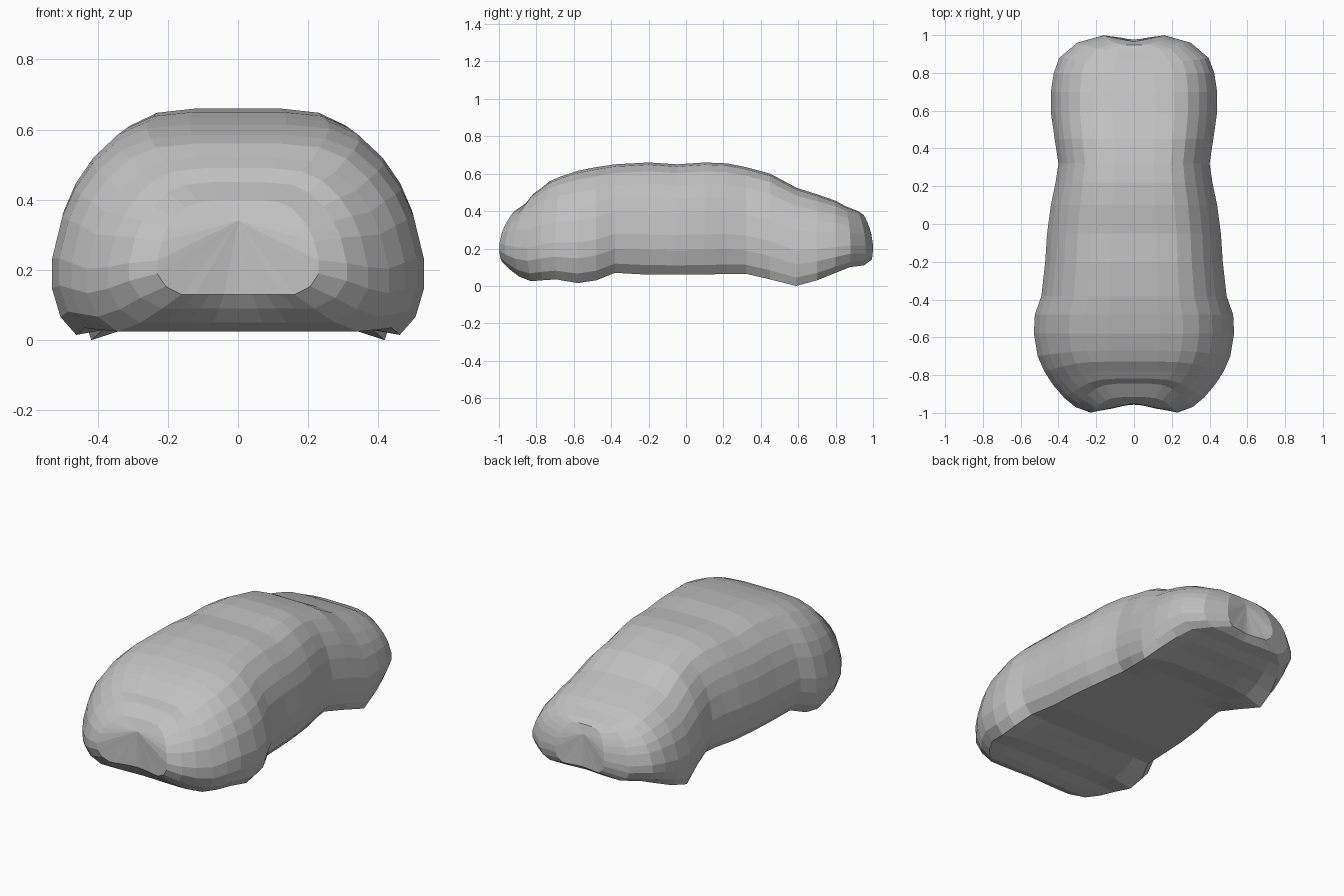
import bpy, bmesh, math

# Remove the default object
cube = bpy.data.objects.get("Cube")
if cube:
    bpy.data.objects.remove(cube, do_unlink=True)

# One grey material
grey = bpy.data.materials.new("warm_grey")
grey.use_nodes = True
colour = (0.53, 0.53, 0.53, 1.0)
grey.diffuse_color = colour
grey.node_tree.nodes["Principled BSDF"].inputs["Base Color"].default_value = colour

# Flank and back of the half cross-section: (fraction of half width, of height)
FLANK = [(1, .22), (1, .36), (.945, .56), (.88, .69), (.785, .81),
         (.65, .92), (.49, .98), (.26, 1), (0, 1)]

# Stations: y, half width, underside, top, flat fraction of the underside,
# raise of the belly centre, lean of the upper part (used towards the ends)
STATIONS = [
    (-1, .23, .13, .4, .7, 0, 2), (-.97, .31, .09, .45, .7, 0, 2),
    (-.92, .37, .05, .49, .75, 0, 1.2), (-.85, .43, .025, .52, .8, 0, .7),
    (-.78, .475, .03, .56, .84, 0, .4), (-.7, .51, .035, .585, .86, .01, .2),
    (-.58, .53, .015, .615, .87, .03, 0), (-.48, .525, .03, .635, .87, .03, 0),
    (-.38, .49, .07, .65, .86, 0, 0), (-.2, .47, .06, .66, .86, 0, 0),
    (-.05, .46, .06, .65, .86, 0, 0), (.1, .44, .06, .66, .86, 0, 0),
    (.22, .415, .065, .655, .86, 0, 0), (.32, .4, .065, .635, .86, 0, 0),
    (.45, .42, .035, .6, .9, .03, 0), (.59, .44, 0, .525, .95, .05, 0),
    (.7, .44, .03, .49, .9, .04, 0), (.8, .425, .07, .455, .84, .01, 0),
    (.88, .395, .1, .425, .8, 0, .5), (.96, .3, .11, .4, .78, 0, 1), (1, .16, .14, .38, .75, 0, 1.5)]


def end_shape(x, y, z, lean):
    """Round the end in height and press a low cleft into its middle."""
    ends = max(0, (abs(y) - .8) / .2)
    depth, width = (.045, .12) if y < 0 else (.022, .08)
    cleft = math.exp(-(x / width) ** 2 - ((z - .2) / .13) ** 2)
    return y - math.copysign(depth * ends * cleft + lean * (z - .2) ** 2, y)


def section_points(y, half, low, high, flat, lift, lean):
    """Closed ring of points for one station."""
    height = high - low
    right = []
    for i in range(5):
        u = i / 4
        right.append((u * flat * half, low + lift * (1 - u ** 4)))
    right.append(((flat * .35 + .65) * half, low + .085 * height))
    right += [(u * half, low + v * height) for u, v in FLANK]
    ring = right + [(-x, z) for x, z in reversed(right[1:-1])]
    return [(x, end_shape(x, y, z, lean), z) for x, z in ring]


# Body lofted through the stations
bm = bmesh.new()
rings = [[bm.verts.new(p) for p in section_points(*s)] for s in STATIONS]
count = len(rings[0])
for a, b in zip(rings, rings[1:]):
    for i in range(count):
        j = (i + 1) % count
        bm.faces.new((a[i], a[j], b[j], b[i]))

# Ends closed by fans around a centre
for ring, y, z in ((rings[0], -.95, .34), (rings[-1], .965, .33)):
    pole = bm.verts.new((0, y, z))
    for i in range(count):
        bm.faces.new((ring[i], ring[(i + 1) % count], pole))

bmesh.ops.recalc_face_normals(bm, faces=bm.faces)
mesh = bpy.data.meshes.new("body")
bm.to_mesh(mesh)
bm.free()
mesh.materials.append(grey)
body = bpy.data.objects.new("body", mesh)
bpy.context.collection.objects.link(body)
